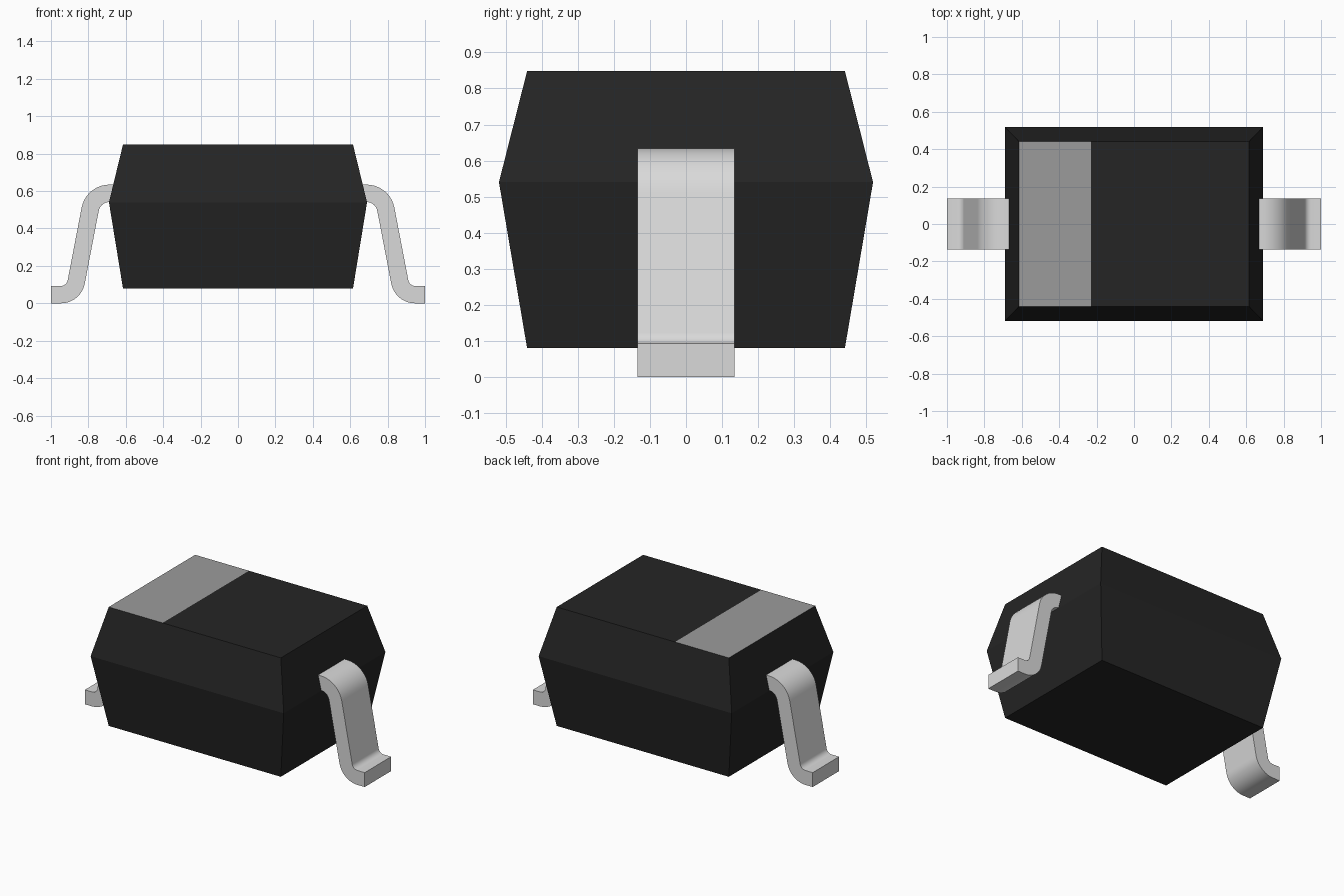
import bpy, bmesh, math
from mathutils import Vector, Matrix

cube = bpy.data.objects.get("Cube")
if cube:
    bpy.data.objects.remove(cube, do_unlink=True)


def material(name, r, g, b):
    m = bpy.data.materials.new(name)
    m.use_nodes = True
    m.diffuse_color = (r, g, b, 1)
    m.node_tree.nodes["Principled BSDF"].inputs["Base Color"].default_value = (r, g, b, 1)
    return m


BLACK = material("black plastic", 0.018, 0.018, 0.018)
GREY = material("grey marking", 0.33, 0.33, 0.33)
METAL = material("tinned metal", 0.7, 0.7, 0.7)


def finish(bm, name, *mats):
    bmesh.ops.recalc_face_normals(bm, faces=bm.faces)
    mesh = bpy.data.meshes.new(name)
    bm.to_mesh(mesh)
    bm.free()
    for m in mats:
        mesh.materials.append(m)
    obj = bpy.data.objects.new(name, mesh)
    bpy.context.collection.objects.link(obj)
    return obj


# Moulded body: a box cut at the parting line and widened there
BOTTOM, WAIST, TOP = 0.08, 0.54, 0.848
END, SIDE = 0.615, 0.441
bm = bmesh.new()
bmesh.ops.create_cube(bm, size=2, matrix=Matrix.Translation((0, 0, (TOP + BOTTOM) / 2))
                      @ Matrix.Diagonal((END, SIDE, (TOP - BOTTOM) / 2, 1)))
bmesh.ops.bisect_plane(bm, geom=bm.verts[:] + bm.edges[:] + bm.faces[:],
                       plane_co=(0, 0, WAIST), plane_no=(0, 0, 1))
for v in bm.verts:
    if abs(v.co.z - WAIST) < 0.001:
        v.co.x *= 0.69 / END
        v.co.y *= 0.519 / SIDE

# Polarity band: split off one end of the top face
top = max(bm.faces, key=lambda f: f.calc_center_median().z)
bmesh.ops.bisect_plane(bm, geom=[top] + list(top.edges) + list(top.verts),
                       plane_co=(-0.23, 0, 0), plane_no=(1, 0, 0))
for f in bm.faces:
    c = f.calc_center_median()
    if c.z > TOP - 0.001 and c.x < -0.23:
        f.material_index = 1
finish(bm, "body", BLACK, GREY)


# Gull-wing leads: a bent strip with rounded corners
def strip_outline(points, radii, half, steps=10):
    """Both edges of a strip that follows points, with an arc at each inner point."""
    upper, lower = [], []

    def add(p, n):
        upper.append(p + n * half)
        lower.append(p - n * half)

    pts = [Vector(p) for p in points]
    dirs = [(b - a).normalized() for a, b in zip(pts, pts[1:])]
    normals = [Vector((-d.y, d.x)) for d in dirs]
    add(pts[0], normals[0])
    for i, r in enumerate(radii):
        a0 = math.atan2(dirs[i].y, dirs[i].x)
        turn = math.atan2(dirs[i + 1].y, dirs[i + 1].x) - a0
        start = pts[i + 1] - dirs[i] * r * math.tan(abs(turn) / 2)
        s = math.copysign(1, turn)
        centre = start + normals[i] * r * s
        for k in range(steps + 1):
            a = a0 + turn * k / steps
            n = Vector((-math.sin(a), math.cos(a)))
            add(centre - n * r * s, n)
    add(pts[-1], normals[-1])
    return upper, lower


path = [(0.63, 0.588), (0.774, 0.588), (0.878, 0.0465), (1.0, 0.0465)]
upper, lower = strip_outline(path, (0.105, 0.083), 0.0465)

for name, side in (("left_lead", 1), ("right_lead", -1)):
    bm = bmesh.new()
    rings = []
    for u, l in zip(upper, lower):
        rings.append([bm.verts.new((side * p.x, y, p.y))
                      for p, y in ((u, -0.135), (u, 0.135), (l, 0.135), (l, -0.135))])
    for a, b in zip(rings, rings[1:]):
        for i in range(4):
            j = (i + 1) % 4
            bm.faces.new((a[i], a[j], b[j], b[i]))
    bm.faces.new(rings[0])
    bm.faces.new(rings[-1])
    lead = finish(bm, name, METAL)
    bpy.ops.object.select_all(action="DESELECT")
    lead.select_set(True)
    bpy.context.view_layer.objects.active = lead
    bpy.ops.object.shade_smooth_by_angle(angle=math.radians(30))
